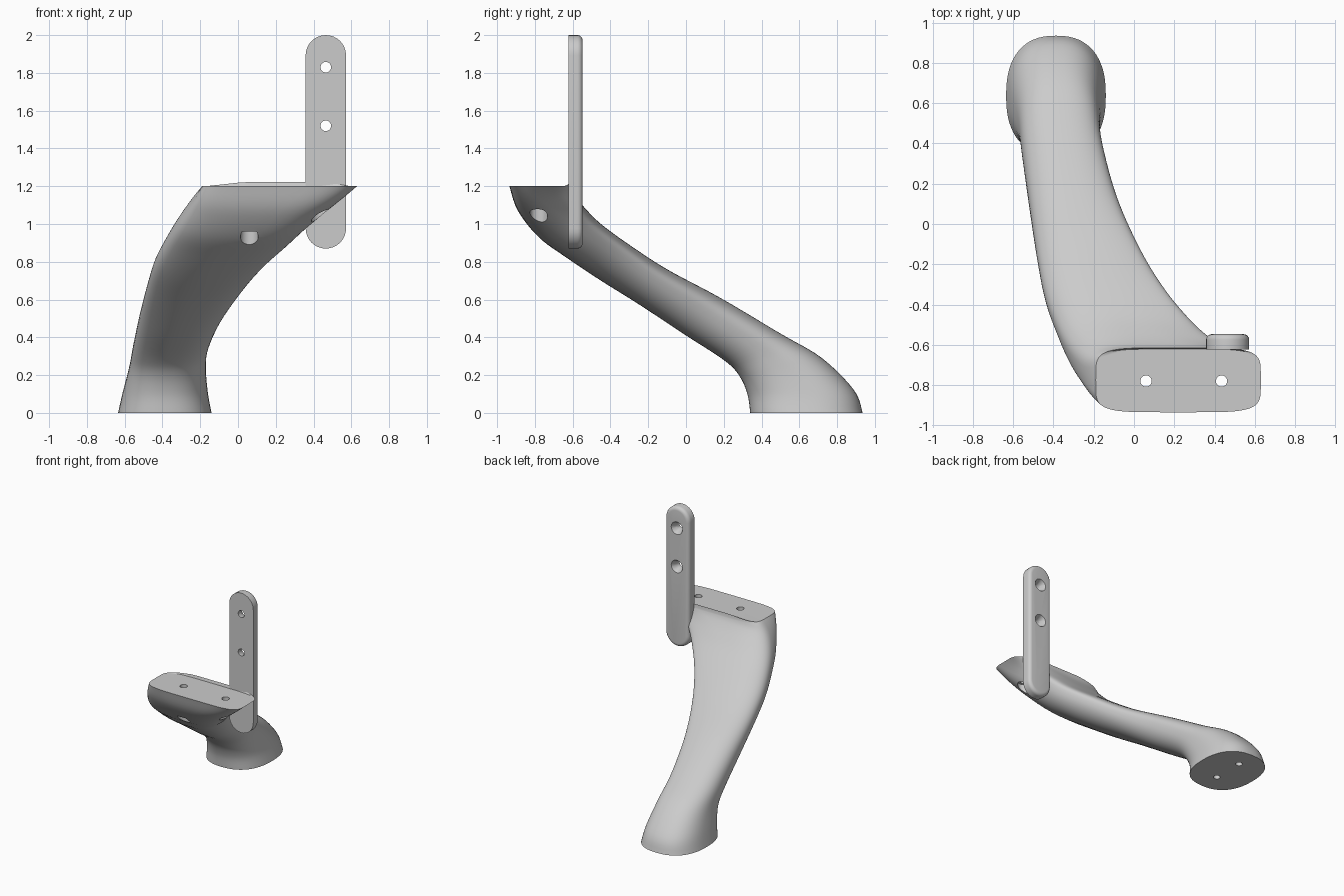
import bpy, bmesh, math
from mathutils import Vector

cube = bpy.data.objects.get("Cube")
if cube:
    bpy.data.objects.remove(cube, do_unlink=True)

grey = bpy.data.materials.new("light_grey")
grey.use_nodes = True
grey.diffuse_color = (0.6, 0.6, 0.6, 1)
grey.node_tree.nodes["Principled BSDF"].inputs["Base Color"].default_value = (0.6, 0.6, 0.6, 1)


def make_object(name, bm):
    bmesh.ops.remove_doubles(bm, verts=bm.verts[:], dist=0.0002)
    bmesh.ops.recalc_face_normals(bm, faces=bm.faces[:])
    mesh = bpy.data.meshes.new(name)
    bm.to_mesh(mesh)
    bm.free()
    mesh.materials.append(grey)
    obj = bpy.data.objects.new(name, mesh)
    bpy.context.collection.objects.link(obj)
    return obj


def activate(obj):
    bpy.ops.object.select_all(action='DESELECT')
    obj.select_set(True)
    bpy.context.view_layer.objects.active = obj


def drill(obj, start, end, r_start, r_end=None):
    """Cut a round or tapered hole between two points."""
    start, end = Vector(start), Vector(end)
    axis = end - start
    bm = bmesh.new()
    bmesh.ops.create_cone(bm, cap_ends=True, segments=24, radius1=r_start,
                          radius2=r_end or r_start, depth=axis.length)
    bmesh.ops.rotate(bm, verts=bm.verts[:], matrix=axis.to_track_quat('Z', 'Y').to_matrix())
    bmesh.ops.translate(bm, verts=bm.verts[:], vec=(start + end) / 2)
    cutter = make_object("hole_cutter", bm)
    cutter.hide_render = True
    mod = obj.modifiers.new("hole", 'BOOLEAN')
    mod.operation, mod.solver, mod.object = 'DIFFERENCE', 'EXACT', cutter
    activate(obj)
    bpy.ops.object.modifier_apply(modifier=mod.name)
    bpy.data.objects.remove(cutter, do_unlink=True)


def finish(obj, angle):
    activate(obj)
    bpy.ops.object.shade_smooth_by_angle(angle=math.radians(angle))


# Arm sections: lower y, z; upper y, z; x min, x max; squareness; edge lift
sections = [
    (.34, 0, .935, 0, -.635, -.14, 2.4, 0),
    (.325, .1, .89, .12, -.61, -.16, 2.4, 0),
    (.28, .2, .72, .29, -.575, -.17, 2.4, 0),
    (.2, .28, .5, .42, -.555, -.155, 2.4, .1),
    (0, .41, .18, .61, -.52, -.08, 2.4, .2),
    (-.25, .575, -.1, .76, -.48, .04, 2.4, .3),
    (-.45, .7, -.3, .89, -.44, .16, 2.4, .4),
    (-.63, .82, -.45, 1, -.38, .29, 2.5, .4),
    (-.78, .93, -.54, 1.09, -.32, .4, 2.7, .4),
    (-.89, 1.07, -.595, 1.16, -.25, .52, 3.3, .2),
    (-.935, 1.2, -.615, 1.2, -.19, .63, 5, 0),
]
STEPS, SIDES = 5, 64


def section_at(i, t):
    """Smooth interpolation between neighbouring sections."""
    last = len(sections) - 1
    rows = [sections[min(max(i + k, 0), last)] for k in (-1, 0, 1, 2)]
    return [b + t * ((c - a) / 2 + t * (a - 2.5 * b + 2 * c - d / 2
            + t * (1.5 * (b - c) + (d - a) / 2))) for a, b, c, d in zip(*rows)]


def ring_points(section):
    ly, lz, uy, uz, x0, x1, power, lift = section
    points = []
    for k in range(SIDES):
        a = math.tau * k / SIDES
        c, s = (math.copysign(abs(f) ** (2 / power), f) for f in (math.cos(a), math.sin(a)))
        s += lift * max(c, 0) * (1 - s * s)
        points.append(Vector(((x0 + x1) / 2 + c * (x1 - x0) / 2,
                              (ly + uy) / 2 + s * (uy - ly) / 2,
                              (lz + uz) / 2 + s * (uz - lz) / 2)))
    return points


# Curved arm
rings = [ring_points(section_at(i, j / STEPS))
         for i in range(len(sections) - 1) for j in range(STEPS)]
rim = ring_points(sections[-1])
seat = [p.copy() for p in rim]
for p, q in zip(rim, seat):
    # low lip behind the recessed seat
    if p.y > -0.66:
        p.z += 0.022 * min(max((p.x + 0.17) / 0.2, 0), 1) * min(max((0.6 - p.x) / 0.15, 0), 1)
        q.y -= 0.006
rings += [rim, seat]
bm = bmesh.new()
loops = [[bm.verts.new(p) for p in ring] for ring in rings]
for lower, upper in zip(loops, loops[1:]):
    for k in range(SIDES):
        n = (k + 1) % SIDES
        bm.faces.new((lower[k], lower[n], upper[n], upper[k]))
bm.faces.new(loops[0])
bm.faces.new(loops[-1])
arm = make_object("curved_arm", bm)

# Seat screw holes with wide recesses below
for x, recess_top in ((.06, .96), (.435, 1.1)):
    drill(arm, (x, -.78, .6), (x, -.78, 1.4), .028)
    drill(arm, (x, -.78, .6), (x, -.78, recess_top), .047)
# Blind holes in the foot
for y in (.51, .77):
    drill(arm, (-.39, y, -.1), (-.39, y, .15), .026)
finish(arm, 40)

# Upright mounting plate: stadium outline with a rounded back edge
CX, HALF, LOW, HIGH, FRONT, BACK = .465, .107, .87, 2.0, -.622, -.547


def stadium(y, inset):
    r = HALF - inset
    points = []
    for k in range(34):
        a = math.pi * (k if k < 17 else k - 1) / 16
        z = HIGH - HALF if k < 17 else LOW + HALF
        points.append((CX + r * math.cos(a), y, z + r * math.sin(a)))
    return points


bm = bmesh.new()
levels = [(FRONT, 0)]
bevel = .028
for j in range(6):
    a = math.pi / 2 * j / 5
    levels.append((BACK - bevel + bevel * math.sin(a), bevel * (1 - math.cos(a))))
loops = [[bm.verts.new(p) for p in stadium(*level)] for level in levels]
for lower, upper in zip(loops, loops[1:]):
    for k in range(len(lower)):
        n = (k + 1) % len(lower)
        bm.faces.new((lower[k], lower[n], upper[n], upper[k]))
bm.faces.new(loops[0])
bm.faces.new(loops[-1])
plate = make_object("mounting_plate", bm)

# Countersunk plate holes
for z in (1.52, 1.83):
    drill(plate, (CX, -.7, z), (CX, -.5, z), .028)
    drill(plate, (CX, -.59, z), (CX, -.54, z), .028, .054)
finish(plate, 35)
